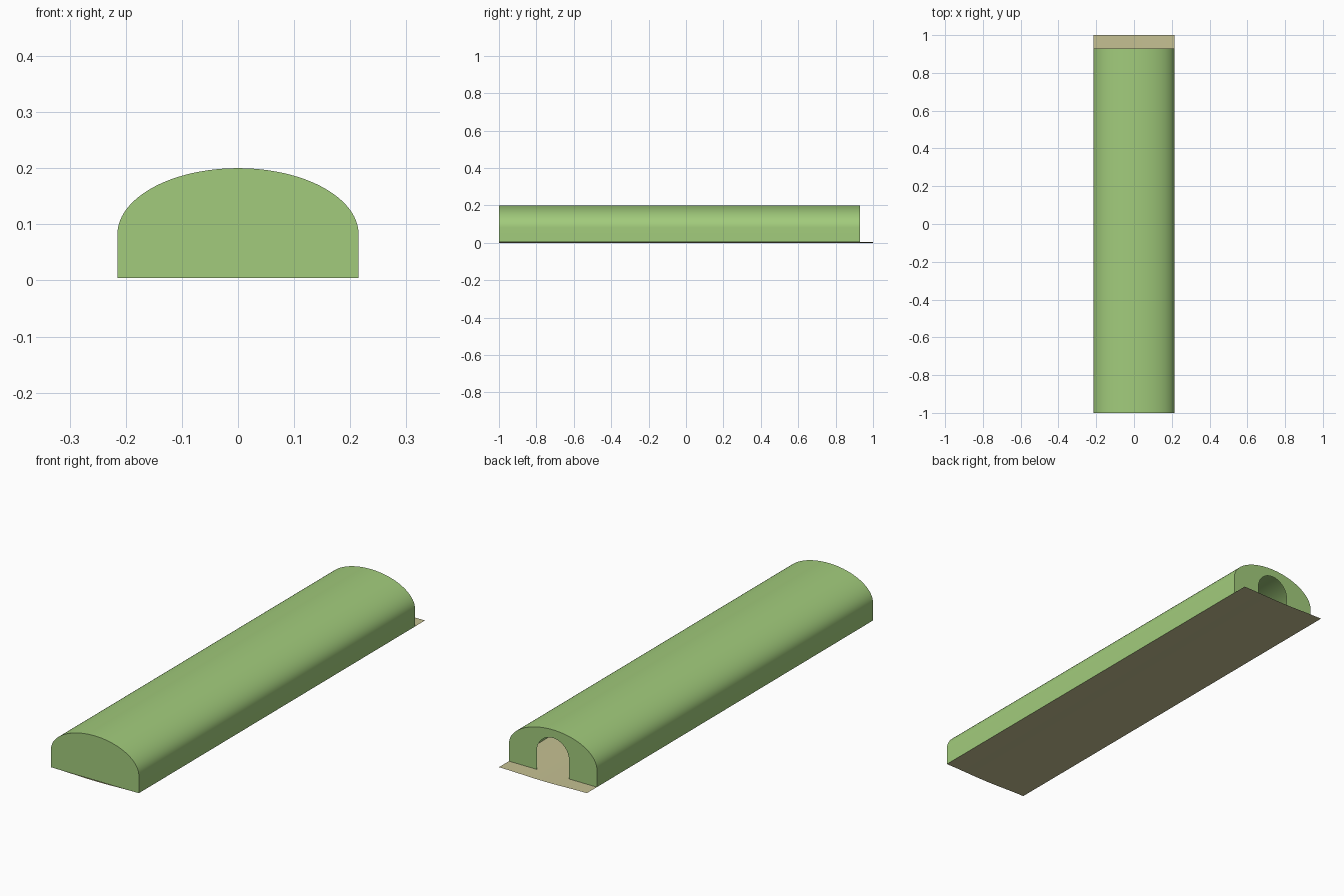
import bpy, bmesh
from math import sin, cos, pi

if "Cube" in bpy.data.objects:
    bpy.data.objects.remove(bpy.data.objects["Cube"])

W, H, BASE, SPRING = 0.215, 0.2, 0.004, 0.082
FRONT, BACK = -1.0, 0.93


def material(name, color):
    m = bpy.data.materials.new(name)
    m.diffuse_color = color
    m.use_nodes = True
    m.node_tree.nodes["Principled BSDF"].inputs["Base Color"].default_value = m.diffuse_color
    return m


def arch(w, spring, top, n):
    """Open (x, z) outline: straight legs with a half ellipse on top."""
    pts = [(w, BASE)]
    pts += [(w * cos(pi * i / n), spring + (top - spring) * sin(pi * i / n)) for i in range(n + 1)]
    return pts + [(-w, BASE)]


def finish(name, bm, mat):
    bmesh.ops.recalc_face_normals(bm, faces=bm.faces)
    mesh = bpy.data.meshes.new(name)
    bm.to_mesh(mesh)
    bm.free()
    obj = bpy.data.objects.new(name, mesh)
    bpy.context.collection.objects.link(obj)
    mesh.materials.append(mat)
    bpy.context.view_layer.objects.active = obj
    obj.select_set(True)
    bpy.ops.object.shade_smooth_by_angle(angle=pi / 6)
    obj.select_set(False)
    return obj


def strip(bm, a, b):
    """Quads between two rows of vertices."""
    for i in range(len(a) - 1):
        bm.faces.new((a[i], a[i + 1], b[i + 1], b[i]))


green = material("green", (0.36, 0.60, 0.20, 1))
sand = material("sand", (0.56, 0.53, 0.29, 1))

# Thin vaulted shell: closed front, arched doorway in the back wall
bm = bmesh.new()
row = lambda pts, y: [bm.verts.new((x, y, z)) for x, z in pts]
outer = arch(W, SPRING, H, 48)
front, back = row(outer, FRONT), row(outer, BACK)
door = row(arch(0.079, 0.085, 0.164, 48), BACK)
strip(bm, front, back)
bm.faces.new(front)
strip(bm, back, door)
finish("vaulted_shell", bm, green)

# Ground sheet, sagging slightly along its middle
bm = bmesh.new()
sag = [(W * t / 8, BASE * (1 - cos(pi * t / 8)) / 2) for t in range(-8, 9)]
strip(bm, row(sag, -1), row(sag, 1))
for f in bm.faces:
    if f.normal.z < 0:
        f.normal_flip()
finish("ground_sheet", bm, sand)
